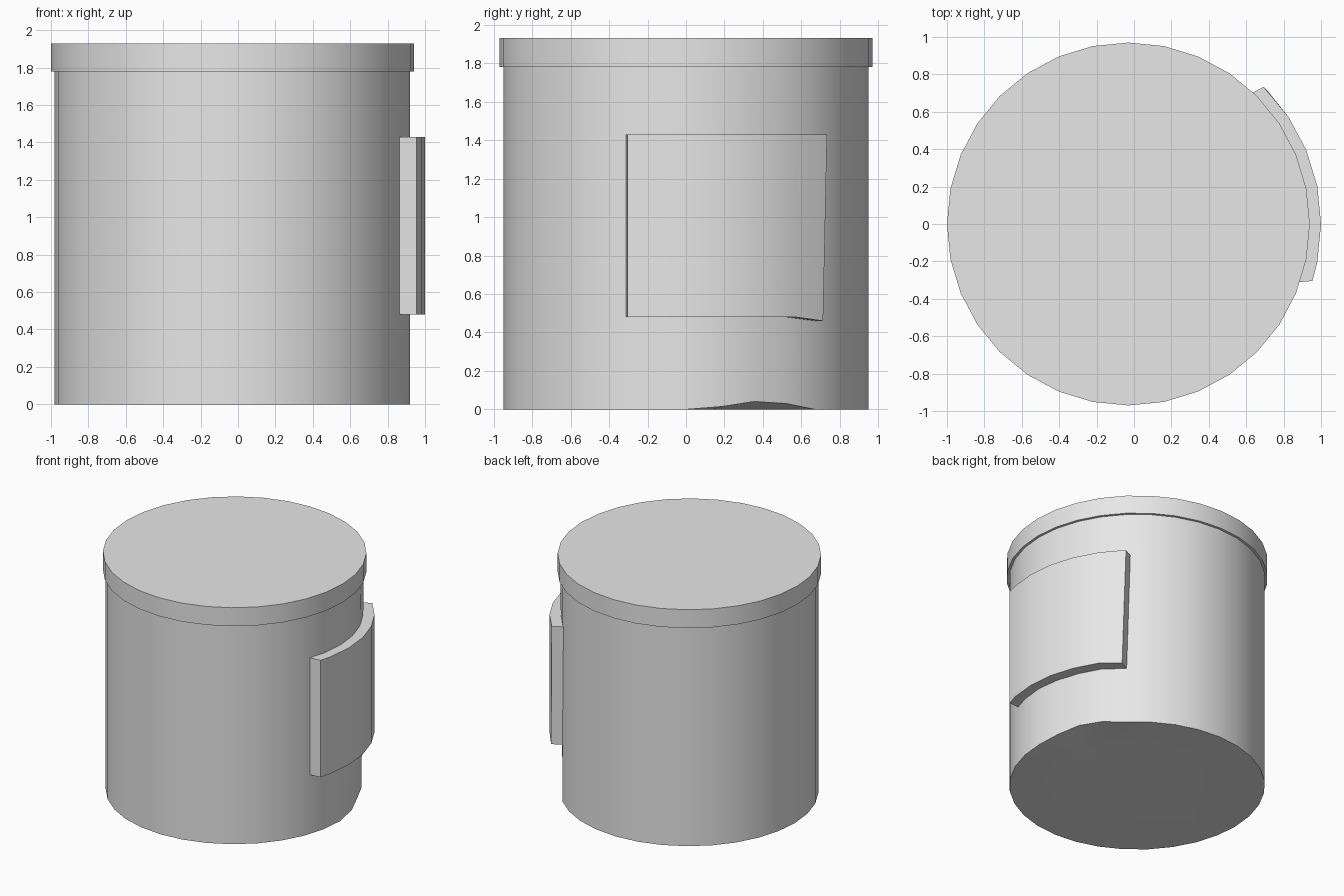
import bpy, bmesh, math

if "Cube" in bpy.data.objects:
    bpy.data.objects.remove(bpy.data.objects["Cube"])

CX = -0.03   # axis of the canister
SIDES = 32

grey = bpy.data.materials.new("plain grey")
grey.diffuse_color = (0.8, 0.8, 0.8, 1)
grey.use_nodes = True
grey.node_tree.nodes["Principled BSDF"].inputs["Base Color"].default_value = grey.diffuse_color


def polar(radius, degrees, z):
    a = math.radians(degrees)
    return (CX + radius * math.cos(a), radius * math.sin(a), z)


def finish(name, bm):
    bmesh.ops.recalc_face_normals(bm, faces=bm.faces)
    mesh = bpy.data.meshes.new(name)
    bm.to_mesh(mesh)
    bm.free()
    mesh.materials.append(grey)
    obj = bpy.data.objects.new(name, mesh)
    bpy.context.collection.objects.link(obj)
    bpy.ops.object.select_all(action='DESELECT')
    obj.select_set(True)
    bpy.context.view_layer.objects.active = obj
    bpy.ops.object.shade_smooth_by_angle(angle=math.radians(30))
    return obj


def round_solid(name, profile):
    """Stack rings of (radius, z) and cap both ends."""
    bm = bmesh.new()
    rings = [[bm.verts.new(polar(r, 360 * i / SIDES, z)) for i in range(SIDES)]
             for r, z in profile]
    for low, high in zip(rings, rings[1:]):
        for i in range(SIDES):
            j = (i + 1) % SIDES
            bm.faces.new((low[i], low[j], high[j], high[i]))
    bm.faces.new(rings[0])
    bm.faces.new(rings[-1])
    return finish(name, bm)


# Canister body, with a flat inner base ring
body = round_solid("body", [(0.72, 0), (0.95, 0), (0.95, 0.22), (0.95, 1.8)])

# Shallow dent in the lower rim
for v in body.data.vertices:
    x, y, z = v.co
    r = math.hypot(x - CX, y)
    if r > 0.9 and z < 0.3:
        offset = abs(math.degrees(math.atan2(y, x - CX)) - 25)
        weight = max(0, 1 - (offset / 17) ** 2)
        if z < 0.1:
            v.co.z += 0.042 * weight
        r2 = r - 0.02 * weight
        v.co.x = CX + (x - CX) * r2 / r
        v.co.y = y * r2 / r

# Lid overhanging the body
round_solid("lid", [(0.97, 1.78), (0.97, 1.93)])

# Curved label panel wrapped round the side
bm = bmesh.new()
middle = [11.25 * k for k in range(-1, 4)]
sections = []
for inner, outer in zip([-19.4] + middle + [47.1], [-17.2] + middle + [45.4]):
    last = inner > 47
    drop = 0.02 if last else 0     # sagging rear lower corner
    shift = 1.6 if last else 0
    sections.append([bm.verts.new(polar(r, a, z)) for r, a, z in (
        (0.94, inner - shift, 0.48 - drop), (1.03, outer - shift, 0.48 - drop),
        (1.03, outer, 1.43), (0.94, inner, 1.43))])
for a, b in zip(sections, sections[1:]):
    for i in range(4):
        j = (i + 1) % 4
        bm.faces.new((a[i], a[j], b[j], b[i]))
bm.faces.new(sections[0])
bm.faces.new(sections[-1])
# Extend the rear inner edge into contact with the body
finish("side_panel", bm)
